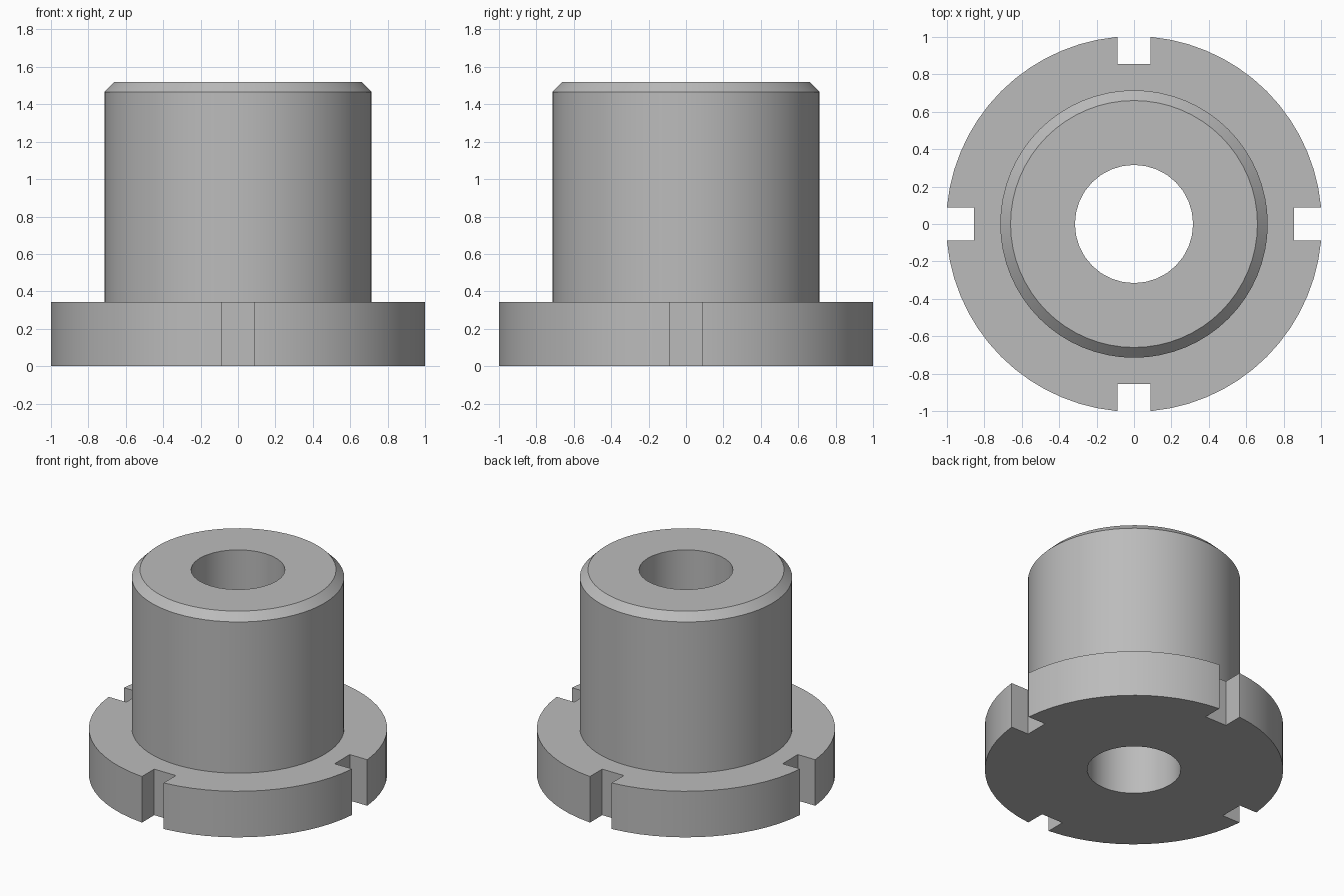
import bpy
import bmesh
from math import cos, sin, pi, radians
from mathutils import Matrix

cube = bpy.data.objects.get("Cube")
if cube:
    bpy.data.objects.remove(cube, do_unlink=True)

steel = bpy.data.materials.new("plain_grey")
steel.use_nodes = True
GREY = (0.5, 0.5, 0.5, 1)
steel.diffuse_color = GREY
steel.node_tree.nodes["Principled BSDF"].inputs["Base Color"].default_value = GREY


def make_object(name, bm):
    bmesh.ops.recalc_face_normals(bm, faces=bm.faces)
    mesh = bpy.data.meshes.new(name)
    bm.to_mesh(mesh)
    bm.free()
    mesh.materials.append(steel)
    obj = bpy.data.objects.new(name, mesh)
    bpy.context.collection.objects.link(obj)
    return obj


def turned(name, profile, sides):
    """Solid of revolution from (radius, height) pairs, capped at both ends."""
    bm = bmesh.new()
    rings = [[bm.verts.new((r * cos(2 * pi * i / sides), r * sin(2 * pi * i / sides), z))
              for i in range(sides)] for r, z in profile]
    for low, high in zip(rings, rings[1:]):
        for i in range(sides):
            j = (i + 1) % sides
            bm.faces.new((low[i], low[j], high[j], high[i]))
    bm.faces.new(rings[0])
    bm.faces.new(rings[-1])
    return make_object(name, bm)


def cut(obj, cutter):
    """Subtract the cutter from the object, then discard it."""
    mod = obj.modifiers.new("cut", "BOOLEAN")
    mod.operation = "DIFFERENCE"
    mod.solver = "EXACT"
    mod.object = cutter
    bpy.context.view_layer.objects.active = obj
    bpy.ops.object.modifier_apply(modifier=mod.name)
    bpy.data.objects.remove(cutter, do_unlink=True)


# Stepped bushing: wide flange, cylindrical body, chamfered top
bushing = turned("flanged_bushing", [
    (1.004, 0), (1.004, 0.342), (0.715, 0.342), (0.715, 1.465), (0.66, 1.52)], 64)

# Central through bore
cut(bushing, turned("bore_cutter", [(0.316, -0.2), (0.316, 1.8)], 32))

# Four square notches in the flange rim
bm = bmesh.new()
for quarter in range(4):
    place = (Matrix.Rotation(quarter * pi / 2, 4, "Z")
             @ Matrix.Translation((1.006, 0, 0.2))
             @ Matrix.Diagonal((0.3, 0.178, 1, 1)))
    bmesh.ops.create_cube(bm, size=1, matrix=place)
cut(bushing, make_object("notch_cutter", bm))

# Smooth walls with crisp edges
bpy.ops.object.select_all(action="DESELECT")
bushing.select_set(True)
bpy.context.view_layer.objects.active = bushing
bpy.ops.object.shade_smooth_by_angle(angle=radians(30))
